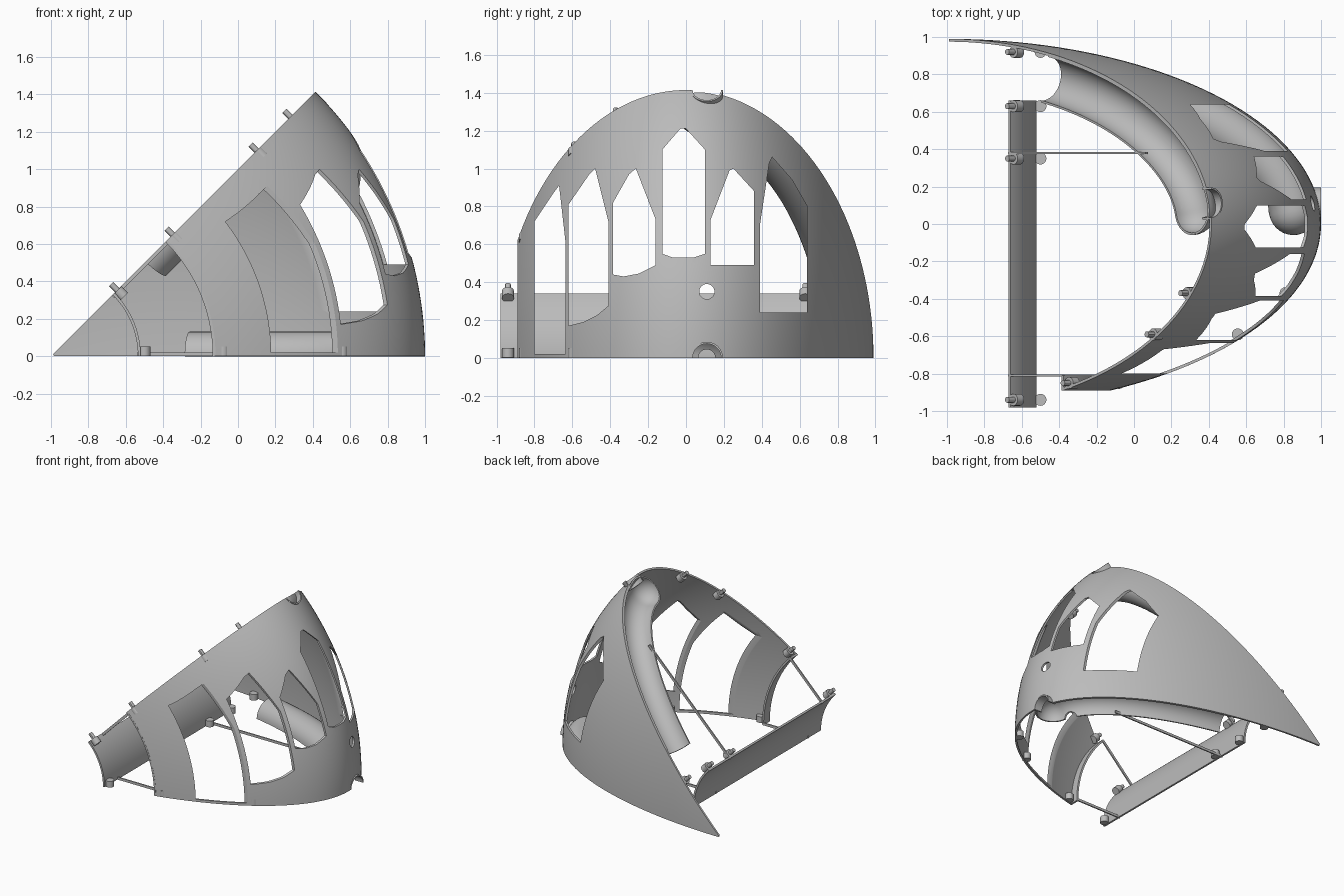
import bpy, bmesh
from math import sin, cos, pi, acos, hypot, radians
from mathutils import Matrix

cube = bpy.data.objects.get("Cube")
if cube:
    bpy.data.objects.remove(cube, do_unlink=True)

grey = bpy.data.materials.new("plain grey")
grey.use_nodes = True
GREY = (0.5, 0.5, 0.5, 1)
grey.diffuse_color = GREY
grey.node_tree.nodes["Principled BSDF"].inputs["Base Color"].default_value = GREY

RAD, HALF, WEDGE = 2.0, 0.99, radians(45)   # dome radius, half width, wedge angle


def frame(top):
    """Local axes of a wedge side: radial, sideways, into the wedge."""
    a = WEDGE if top else 0
    dx, dz = (sin(a), -cos(a)) if top else (0, 1)
    return Matrix(((cos(a), 0, dx, -1), (0, 1, 0, 0), (sin(a), 0, dz, 0), (0, 0, 0, 1)))


def finish(name, bm, matrix=None, thick=0, offset=-1, cutter=None):
    if matrix:
        bm.transform(matrix)
    bmesh.ops.recalc_face_normals(bm, faces=bm.faces)
    me = bpy.data.meshes.new(name)
    bm.to_mesh(me)
    bm.free()
    me.materials.append(grey)
    ob = bpy.data.objects.new(name, me)
    bpy.context.collection.objects.link(ob)
    if thick:
        m = ob.modifiers.new("thickness", 'SOLIDIFY')
        m.thickness, m.offset = thick, offset
    if cutter:
        m = ob.modifiers.new("openings", 'BOOLEAN')
        m.operation, m.solver, m.object = 'DIFFERENCE', 'EXACT', cutter
    if ob.modifiers:
        dg = bpy.context.evaluated_depsgraph_get()
        dg.update()
        ob.data = bpy.data.meshes.new_from_object(ob.evaluated_get(dg))
        ob.modifiers.clear()
    bpy.ops.object.select_all(action='DESELECT')
    ob.select_set(True)
    bpy.context.view_layer.objects.active = ob
    bpy.ops.object.shade_smooth_by_angle(angle=radians(30))
    return ob


def skin(bm, rows):
    """Join rows of points into a sheet of quads."""
    vs = [[bm.verts.new(p) for p in row] for row in rows]
    for a, b in zip(vs, vs[1:]):
        for i in range(len(a) - 1):
            bm.faces.new((a[i], a[i + 1], b[i + 1], b[i]))


def revolve(profile, steps=32):
    """Sweep (radius, y) points through the wedge angle."""
    bm = bmesh.new()
    angles = [WEDGE * i / steps for i in range(steps + 1)]
    skin(bm, [[(-1 + r * cos(a), y, r * sin(a)) for a in angles] for r, y in profile])
    return bm


def cylinder(bm, centre, radius, length, axis, sides=32, matrix=None):
    m = Matrix.Translation(centre)
    if axis == 'X':
        m = m @ Matrix.Rotation(pi / 2, 4, 'Y')
    bmesh.ops.create_cone(bm, cap_ends=True, segments=sides, radius1=radius, radius2=radius,
                          depth=length, matrix=(matrix or Matrix()) @ m)


# Pointed windows, as side-on outlines (y, z)
WINDOWS = [
    [(-.80, .02), (-.635, .02), (-.635, .6), (-.67, .91), (-.70, .87), (-.80, .72)],
    [(-.62, .17), (-.54, .19), (-.47, .225), (-.41, .275), (-.41, .72), (-.48, 1.0),
     (-.51, .97), (-.62, .81)],
    [(-.385, .44), (-.33, .43), (-.25, .445), (-.16, .49), (-.16, .73), (-.265, 1.0),
     (-.30, .97), (-.385, .82)],
    [(-.125, .55), (-.07, .53), (.04, .53), (.1, .55), (.1, 1.1), (0, 1.21), (-.03, 1.21),
     (-.125, 1.1)],
    [(.13, .49), (.36, .49), (.36, .88), (.25, 1.0), (.23, .99), (.13, .73)],
    [(.39, .24), (.64, .24), (.64, .8), (.56, .94), (.455, 1.06), (.44, 1.03), (.39, .7)],
]
OUTLET = .11   # sideways position of the pipe outlets

bm = bmesh.new()
for outline in WINDOWS:
    face = bm.faces.new([bm.verts.new((-.6, y, z)) for y, z in outline])
    new = bmesh.ops.extrude_face_region(bm, geom=[face])["geom"]
    bmesh.ops.translate(bm, vec=(2, 0, 0), verts=[v for v in new if isinstance(v, bmesh.types.BMVert)])
cylinder(bm, (.9, OUTLET, .35), .04, .6, 'X')
for top in (False, True):
    cylinder(bm, (2.05, OUTLET, 0), .08, .4, 'X', matrix=frame(top))
openings = finish("window_cutter", bm)
openings.hide_render = True

# Outer shell
end = acos(-.89 / HALF)
ts = [.008 + (end - .008) * i / 72 for i in range(73)]
finish("outer_shell", revolve([(RAD * sin(t), HALF * cos(t)) for t in ts]), thick=.015, cutter=openings)
bpy.data.objects.remove(openings, do_unlink=True)

# Inner hub strip and front collar
finish("hub_strip", revolve([(.465, -.98), (.465, .66)]), thick=.015)
finish("front_collar", revolve([(.88, -.89), (.88, -.81)]), thick=.015)

# Channel, sockets and rods on both cut sides
PIPE = .125
PEGS = [(.5, -.94), (.5, .35), (.5, .63), (.5, .92), (1.81, -.37), (1.555, -.59), (.92, -.85)]
for top in (False, True):
    side = "upper" if top else "lower"
    mat = frame(top)

    # Half-round channel following the shell, closed by a rounded end
    rings = []
    for i in range(41):
        t = .395 + (1.47 - .395) * i / 40
        s, y = RAD * sin(t), HALF * cos(t)
        n = (s / RAD ** 2, y / HALF ** 2)
        k = hypot(*n)
        n = (n[0] / k, n[1] / k)
        rings.append((s - .14 * n[0], y - .14 * n[1], n, PIPE))
    s, y, n, _ = rings[-1]
    for i in range(1, 9):
        a = pi / 2 * i / 8.1
        rings.append((s + n[1] * PIPE * sin(a), y - n[0] * PIPE * sin(a), n, PIPE * cos(a)))
    bm = bmesh.new()
    skin(bm, [[(s + n[0] * r * cos(a), y + n[1] * r * cos(a), r * sin(a))
               for a in [pi * j / 20 for j in range(21)]] for s, y, n, r in rings])
    cut = bmesh.new()
    cylinder(cut, (2.05, OUTLET, 0), .08, .4, 'X')
    cylinder(cut, (1.72, OUTLET, 0), .045, .2, 'X')
    cutter = finish("channel_cutter", cut, mat)
    cutter.hide_render = True
    finish(side + "_channel", bm, mat, thick=.012, offset=0, cutter=cutter)
    bpy.data.objects.remove(cutter, do_unlink=True)

    # Short spout from the channel to the shell
    bm = bmesh.new()
    arc = [pi * j / 16 for j in range(17)]
    skin(bm, [[(s, OUTLET + .08 * cos(a), .08 * sin(a)) for a in arc] for s in (1.93, 2.0)])
    finish(side + "_spout", bm, mat, thick=.01, offset=0)

    # Sockets, with locating pins on the upper side
    bm = bmesh.new()
    for s, y in PEGS:
        cylinder(bm, (s, y, .027), .032, .05, 'Z', 16)
        if top:
            cylinder(bm, (s, y, -.01), .016, .07, 'Z', 12)
    finish(side + "_sockets", bm, mat)

    # Thin tie rods
    bm = bmesh.new()
    for y, reach in ((-.81, .87), (.38, 1.5)):
        m = Matrix.Translation(((.46 + reach) / 2, y, .01)) @ Matrix.Diagonal((reach - .46, .01, .02, 1))
        bmesh.ops.create_cube(bm, size=1, matrix=m)
    finish(side + "_tie_rods", bm, mat)
